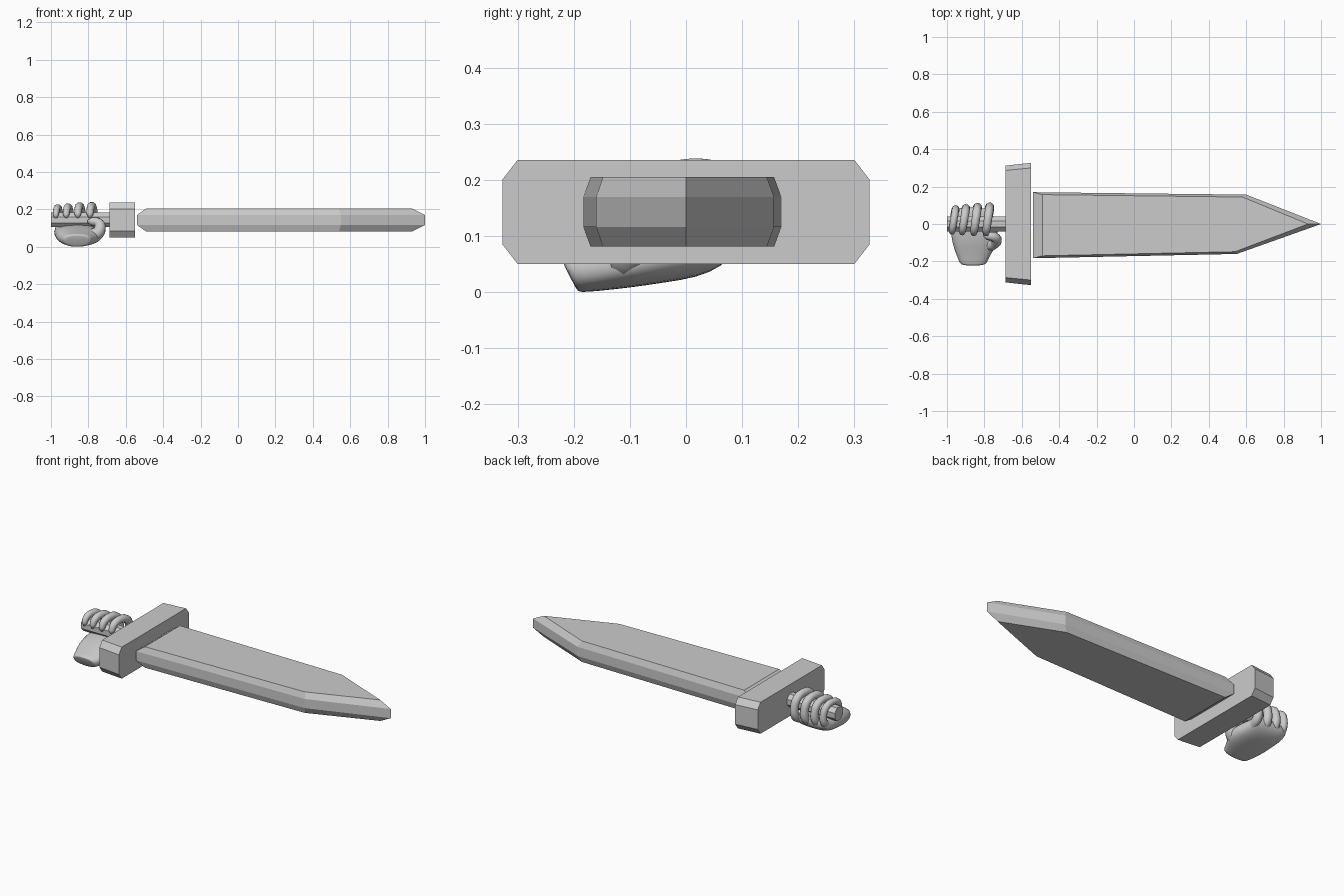
import bpy
from math import cos, sin, pi

if "Cube" in bpy.data.objects:
    bpy.data.objects.remove(bpy.data.objects["Cube"], do_unlink=True)

grey = bpy.data.materials.new("plain grey")
grey.use_nodes = True
COLOUR = (0.6, 0.6, 0.6, 1)
grey.diffuse_color = COLOUR
grey.node_tree.nodes["Principled BSDF"].inputs["Base Color"].default_value = COLOUR
MID = 0.143  # height of the sword's centre line


def loft(name, rings, smooth=False):
    """Skin a list of equal-sized point rings and cap both ends."""
    n = len(rings[0])
    verts = [p for ring in rings for p in ring]
    faces = [(a * n + i, a * n + (i + 1) % n, (a + 1) * n + (i + 1) % n, (a + 1) * n + i)
             for a in range(len(rings) - 1) for i in range(n)]
    faces += [tuple(reversed(range(n))), tuple(range(len(verts) - n, len(verts)))]
    mesh = bpy.data.meshes.new(name)
    mesh.from_pydata(verts, [], faces)
    mesh.materials.append(grey)
    obj = bpy.data.objects.new(name, mesh)
    bpy.context.collection.objects.link(obj)
    bpy.ops.object.select_all(action='DESELECT')
    obj.select_set(True)
    bpy.context.view_layer.objects.active = obj
    bpy.ops.object.mode_set(mode='EDIT')
    bpy.ops.mesh.select_all(action='SELECT')
    bpy.ops.mesh.normals_make_consistent(inside=False)
    bpy.ops.object.mode_set(mode='OBJECT')
    if smooth:
        sub = obj.modifiers.new("rounding", 'SUBSURF')
        sub.levels = sub.render_levels = 1
        bpy.ops.object.shade_smooth()
    return obj


def digit(name, points):
    """Rounded finger along (x, y, z, radius) points."""
    curve = bpy.data.curves.new(name, 'CURVE')
    curve.dimensions = '3D'
    curve.bevel_depth = 1
    curve.bevel_resolution = 3
    curve.resolution_u = 5
    curve.use_fill_caps = True
    spline = curve.splines.new('BEZIER')
    spline.bezier_points.add(len(points) - 1)
    for bp, (x, y, z, r) in zip(spline.bezier_points, points):
        bp.co = (x, y, z)
        bp.radius = r
        bp.handle_left_type = bp.handle_right_type = 'AUTO'
    curve.materials.append(grey)
    obj = bpy.data.objects.new(name, curve)
    bpy.context.collection.objects.link(obj)


# Blade: outer outline at the edge, inset outline on both flat sides
outer = [(-0.54, -0.183), (0.55, -0.16), (1.0, 0), (0.6, 0.157), (-0.54, 0.17)]
inner = [(-0.49, -0.17), (0.54, -0.148), (0.93, 0), (0.58, 0.144), (-0.49, 0.157)]
loft("blade", [[(x, y, MID + h) for x, y in outline]
               for outline, h in ((inner, -0.062), (outer, -0.027), (outer, 0.027), (inner, 0.062))])

# Guard: chamfered bar, a little longer on the blade side
guard = [(-1, -0.058), (-0.917, -0.093), (0.917, -0.093), (1, -0.058),
         (1, 0.058), (0.917, 0.093), (-0.917, 0.093), (-1, 0.058)]
loft("guard", [[(x, y * half, MID + h) for y, h in guard]
               for x, half in ((-0.688, 0.312), (-0.55, 0.327))])

# Handle: eight-sided rod
loft("handle", [[(x, 0.042 * cos(pi * (i + 0.5) / 4), MID + 0.042 * sin(pi * (i + 0.5) / 4))
                 for i in range(8)] for x in (-1.0, -0.68)])

# Palm and wrist: flattened sections (y, centre x, centre z, half width, half height)
sections = [(-0.21, -0.86, 0.033, 0.07, 0.031), (-0.206, -0.86, 0.033, 0.074, 0.034),
            (-0.16, -0.858, 0.042, 0.095, 0.041), (-0.1, -0.85, 0.056, 0.125, 0.049),
            (-0.04, -0.852, 0.066, 0.128, 0.05), (0.02, -0.865, 0.073, 0.12, 0.048),
            (0.065, -0.87, 0.083, 0.115, 0.038), (0.088, -0.87, 0.094, 0.095, 0.02)]
N = 16


def power(v, e):
    return abs(v) ** e * (1 if v > 0 else -1)


rings = []
for y, cx, cz, rx, rz in sections:
    slant = 0.5 if y < -0.2 else 0  # wrist end leans back
    ring = []
    for i in range(N):
        a = 2 * pi * (i + 0.5) / N
        dz = rz * power(sin(a), 0.8)
        ring.append((cx + rx * power(cos(a), 0.8), y - slant * dz, cz + dz))
    rings.append(ring)
loft("palm", rings, smooth=True)

# Four fingers wrapped over the handle
finger_path = [(0.03, 0.075, 1.1), (0.076, 0.1, 1.15), (0.084, 0.155, 1.05), (0.062, 0.198, 1.05),
               (0.012, 0.213, 1), (-0.03, 0.2, 0.95), (-0.046, 0.17, 0.8), (-0.046, 0.153, 0.3)]
fingers = (("little", -0.962, 0.019, 0.93), ("ring", -0.907, 0.021, 0.97),
           ("middle", -0.845, 0.022, 1.04), ("index", -0.78, 0.022, 1.06))
for label, x, r, scale in fingers:
    digit(label + "_finger", [(x + 0.15 * (y - 0.03), y * scale, MID + (z - MID) * scale, r * k)
                              for y, z, k in finger_path])

# Thumb: bulges out beside the palm and curls over the front of the handle
digit("thumb", [(-0.82, -0.12, 0.055, 0.03), (-0.765, -0.105, 0.064, 0.038),
                (-0.737, -0.087, 0.1, 0.031), (-0.748, -0.07, 0.128, 0.026),
                (-0.785, -0.064, 0.135, 0.021), (-0.805, -0.062, 0.135, 0.007)])
